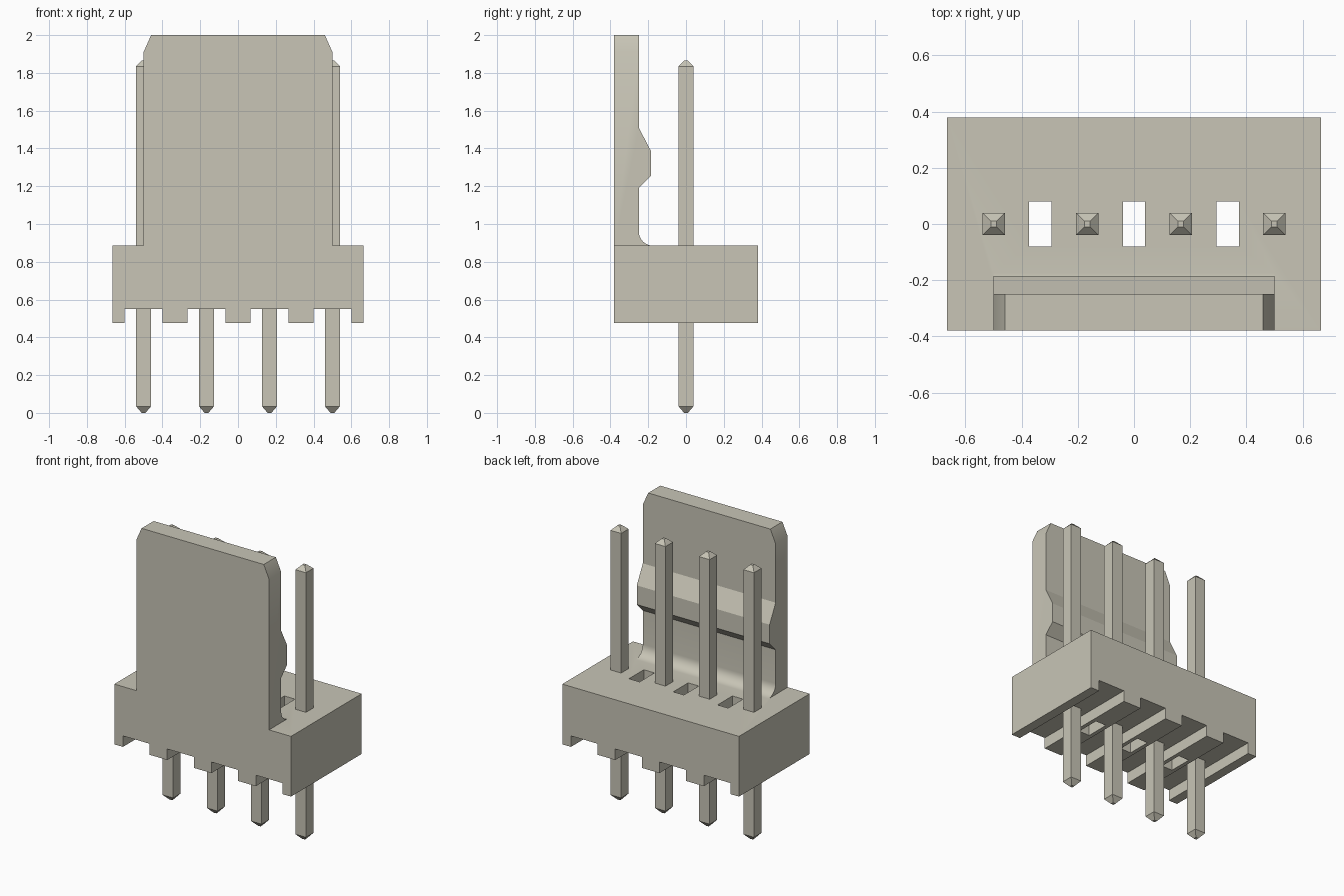
import bpy, bmesh, math
from mathutils import Vector

cube = bpy.data.objects.get("Cube")
if cube:
    bpy.data.objects.remove(cube, do_unlink=True)

plastic = bpy.data.materials.new("warm_grey")
plastic.use_nodes = True
colour = (0.58, 0.56, 0.47, 1)
plastic.diffuse_color = colour
plastic.node_tree.nodes["Principled BSDF"].inputs["Base Color"].default_value = colour

PITCH = 1 / 3
PIN_X = [(i - 1.5) * PITCH for i in range(4)]
BOTTOM, TOP, DEPTH = 0.475, 0.885, 0.38


def add_object(name, bm):
    bmesh.ops.recalc_face_normals(bm, faces=bm.faces)
    mesh = bpy.data.meshes.new(name)
    bm.to_mesh(mesh)
    bm.free()
    mesh.materials.append(plastic)
    obj = bpy.data.objects.new(name, mesh)
    bpy.context.collection.objects.link(obj)
    return obj


def extrude(points, direction):
    bm = bmesh.new()
    face = bm.faces.new([bm.verts.new(p) for p in points])
    new = bmesh.ops.extrude_face_region(bm, geom=[face])["geom"]
    bmesh.ops.translate(bm, vec=direction,
                        verts=[v for v in new if isinstance(v, bmesh.types.BMVert)])
    return bm


def activate(obj):
    bpy.ops.object.select_all(action="DESELECT")
    obj.select_set(True)
    bpy.context.view_layer.objects.active = obj


def combine(obj, other, operation):
    mod = obj.modifiers.new(operation.title(), "BOOLEAN")
    mod.operation, mod.solver, mod.object = operation, "EXACT", other
    activate(obj)
    bpy.ops.object.modifier_apply(modifier=mod.name)
    bpy.data.objects.remove(other, do_unlink=True)


# Base: front outline with a slot under each pin
outline = [(0.665, TOP), (-0.665, TOP), (-0.665, BOTTOM)]
for x in PIN_X:
    outline += [(x - 0.1, BOTTOM), (x - 0.1, 0.55), (x + 0.1, 0.55), (x + 0.1, BOTTOM)]
outline.append((0.665, BOTTOM))
base = add_object("housing", extrude([(x, -DEPTH, z) for x, z in outline],
                                     (0, 2 * DEPTH, 0)))

# Vertical openings between the pins
for i in (-1, 0, 1):
    bm = bmesh.new()
    bmesh.ops.create_cube(bm, size=1)
    bmesh.ops.scale(bm, vec=(0.08, 0.16, 1), verts=bm.verts)
    bmesh.ops.translate(bm, vec=(i * PITCH, 0, 0.7), verts=bm.verts)
    combine(base, add_object("opening_cutter", bm), "DIFFERENCE")

# Locking wall: side profile with a root fillet and a latch ridge
INNER, R = -0.25, 0.075
side = [(-DEPTH, 0.7), (INNER + R, 0.7)]
for i in range(9):
    a = math.pi / 2 * i / 8
    side.append((INNER + R - R * math.sin(a), TOP + R - R * math.cos(a)))
side += [(INNER, 1.19), (-0.185, 1.255), (-0.185, 1.385), (INNER, 1.51),
         (INNER, 2), (-DEPTH, 2)]
bm = extrude([(-0.5, y, z) for y, z in side], (1, 0, 0))
for s in (-1, 1):
    cut = bmesh.ops.bisect_plane(bm, geom=bm.verts[:] + bm.edges[:] + bm.faces[:],
                                 plane_co=(s * 0.5, 0, 1.91),
                                 plane_no=Vector((s * 0.09, 0, 0.04)).normalized(),
                                 clear_outer=True)["geom_cut"]
    bmesh.ops.holes_fill(bm, edges=[e for e in cut if isinstance(e, bmesh.types.BMEdge)])
combine(base, add_object("locking_wall", bm), "UNION")
activate(base)
bpy.ops.object.shade_smooth_by_angle(angle=math.radians(25))

# Square pins with blunt pyramid tips
for n, x in enumerate(PIN_X, 1):
    bm = bmesh.new()
    rings = []
    for z, h in ((0, 0.01), (0.035, 0.04), (1.835, 0.04), (1.865, 0.01)):
        rings.append([bm.verts.new((x + sx * h, sy * h, z))
                      for sx, sy in ((-1, -1), (1, -1), (1, 1), (-1, 1))])
    bm.faces.new(rings[0])
    bm.faces.new(rings[-1])
    for low, high in zip(rings, rings[1:]):
        for i in range(4):
            j = (i + 1) % 4
            bm.faces.new((low[i], low[j], high[j], high[i]))
    add_object(f"pin_{n}", bm)
